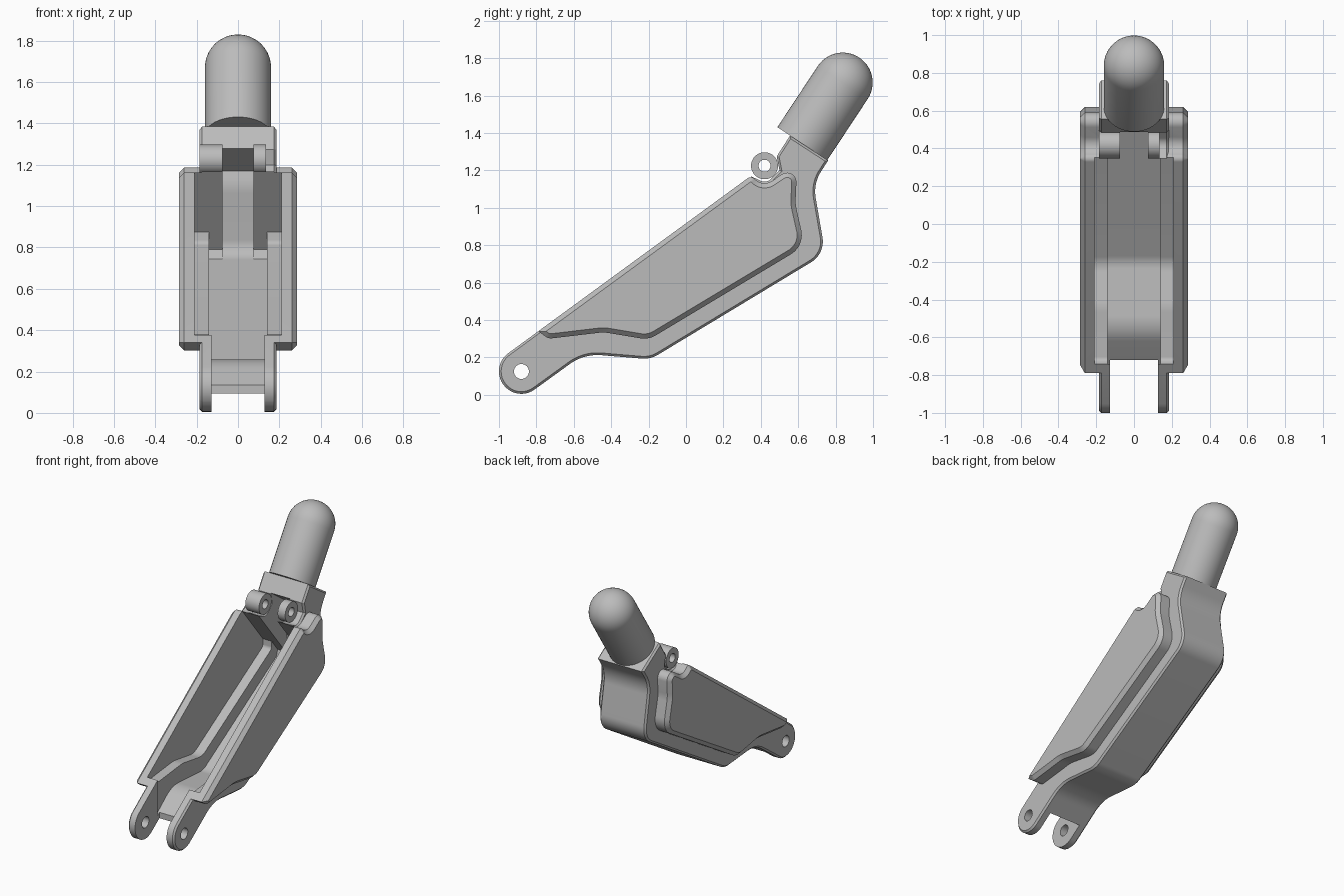
import bpy, bmesh, math
from mathutils import Vector, Matrix

old = bpy.data.objects.get("Cube")
if old:
    bpy.data.objects.remove(old, do_unlink=True)

GREY = (0.5, 0.5, 0.5, 1)
mat = bpy.data.materials.new("plain grey")
mat.use_nodes = True
mat.diffuse_color = GREY
mat.node_tree.nodes["Principled BSDF"].inputs["Base Color"].default_value = GREY


def fillet(points, steps=10):
    """Round each (y, z, radius) corner of a closed outline."""
    out = []
    for i, (y, z, r) in enumerate(points):
        p = Vector((y, z))
        if r == 0:
            out.append(p)
            continue
        a = (Vector(points[i - 1][:2]) - p).normalized()
        b = (Vector(points[(i + 1) % len(points)][:2]) - p).normalized()
        half = a.angle(b) / 2
        centre = p + (a + b).normalized() * r / math.sin(half)
        t = r / math.tan(half)
        start, end = p + a * t - centre, p + b * t - centre
        turn = start.angle_signed(end)
        for k in range(steps + 1):
            out.append(centre + Matrix.Rotation(-turn * k / steps, 2) @ start)
    return out


def make(name, bm):
    bmesh.ops.recalc_face_normals(bm, faces=bm.faces)
    mesh = bpy.data.meshes.new(name)
    bm.to_mesh(mesh)
    bm.free()
    mesh.materials.append(mat)
    obj = bpy.data.objects.new(name, mesh)
    bpy.context.collection.objects.link(obj)
    return obj


def prism(name, outline, x0, x1, chamfer=0, sides=()):
    """Extrude a side outline from x0 to x1, chamfering the caps at the given x."""
    bm = bmesh.new()
    face = bm.faces.new([bm.verts.new((x0, p.x, p.y)) for p in outline])
    top = bmesh.ops.extrude_face_region(bm, geom=[face])["geom"]
    bmesh.ops.translate(bm, vec=(x1 - x0, 0, 0),
                        verts=[v for v in top if isinstance(v, bmesh.types.BMVert)])
    if chamfer:
        rim = [e for e in bm.edges
               if any(all(abs(v.co.x - s) < 1e-5 for v in e.verts) for s in sides)]
        bmesh.ops.bevel(bm, geom=rim, offset=chamfer, segments=1,
                        affect='EDGES', clamp_overlap=False)
    return make(name, bm)


def disc(y, z, r, n=40):
    return [Vector((y + r * math.cos(2 * math.pi * i / n),
                    z + r * math.sin(2 * math.pi * i / n))) for i in range(n)]


def combine(target, tool, operation):
    mod = target.modifiers.new("join", 'BOOLEAN')
    mod.operation, mod.solver, mod.object = operation, 'EXACT', tool
    bpy.context.view_layer.objects.active = target
    bpy.ops.object.modifier_apply(modifier=mod.name)
    bpy.data.objects.remove(tool, do_unlink=True)


def smooth(obj):
    bpy.ops.object.select_all(action='DESELECT')
    obj.select_set(True)
    bpy.context.view_layer.objects.active = obj
    bpy.ops.object.shade_smooth_by_angle(angle=math.radians(30))


# Curved central housing with its two lower arms
housing_outline = fillet([
    (-1.047, .152, .119), (-.907, -.042, .119), (-.545, .22, .25), (-.19, .19, .15),
    (.745, .755, .13), (.68, 1.13, .2), (.76, 1.253, 0), (.556, 1.386, 0),
    (.485, 1.275, 0), (.5, 1.2, 0), (.43, 1.13, .05), (.345, 1.17, .02)])
housing = prism("housing", housing_outline, -.185, .185, .012, (-.185, .185))

# Raised side panels with chamfered rims
panel_outline = fillet([
    (-.79, .34, 0), (-.735, .3, .05), (-.44, .335, .2), (-.2, .295, .12),
    (.635, .796, .12), (.585, 1.02, .2), (.595, 1.235, .05), (.41, 1.11, .07),
    (.35, 1.173, .03)])
for s in (-1, 1):
    combine(housing, prism("panel", panel_outline, s * .15, s * .285, .025, (s * .285,)), 'UNION')

# Hollow interior: wide upper cavity, narrower channel, back slot, gap between the arms
cavity = fillet([
    (-.88, .55, 0), (-.72, .35, .03), (-.44, .38, .2), (-.21, .345, .12),
    (.585, .82, .03), (.585, .876, 0), (.3, 1.225, 0)])
channel = fillet([
    (-.74, .12, 0), (-.56, .262, .2), (-.2, .24, .12), (.64, .744, 0),
    (.655, .79, 0), (.3, 1.225, 0), (-.74, .8, 0)])
slot = fillet([
    (.5, .66, 0), (.69, .775, .09), (.63, 1.1, .2), (.645, 1.17, 0),
    (.48, 1.285, 0), (.4, 1.35, 0), (.2, 1.2, 0)])
gap = fillet([(-1.2, -.2, 0), (-.72, -.2, 0), (-.72, .6, 0), (-1.2, .6, 0)])
for outline, half in ((cavity, .21), (channel, .14), (slot, .075), (gap, .127)):
    combine(housing, prism("cutter", outline, -half, half), 'DIFFERENCE')

# Hinge knuckles on the upper front, one wide and one narrow
for x0, x1 in ((-.185, -.075), (.075, .135)):
    combine(housing, prism("knuckle", disc(.42, 1.225, .072), x0, x1), 'UNION')

# Pin holes through knuckles and arms
for y, z, r in ((.42, 1.225, .032), (-.88, .125, .04)):
    combine(housing, prism("pin_hole", disc(y, z, r), -.4, .4), 'DIFFERENCE')
smooth(housing)

# Round-ended peg leaning backwards out of the neck
R, base, tip = .16, Vector((0, .622, 1.343)), Vector((0, .838, 1.67))
length = (tip - base).length
profile = [(0, 0), (R, 0)] + [
    (R * math.cos(a), length + R * math.sin(a))
    for a in (math.pi / 2 * k / 12 for k in range(13))]
bm = bmesh.new()
ring = [bm.verts.new((r, 0, h)) for r, h in profile]
edges = [bm.edges.new(pair) for pair in zip(ring, ring[1:])]
bmesh.ops.spin(bm, geom=ring + edges, cent=(0, 0, 0), axis=(0, 0, 1),
               angle=2 * math.pi, steps=48)
bmesh.ops.remove_doubles(bm, verts=bm.verts, dist=1e-4)
bmesh.ops.transform(bm, verts=bm.verts, matrix=Matrix.Translation(base)
                    @ (tip - base).to_track_quat('Z', 'Y').to_matrix().to_4x4())
smooth(make("peg", bm))
